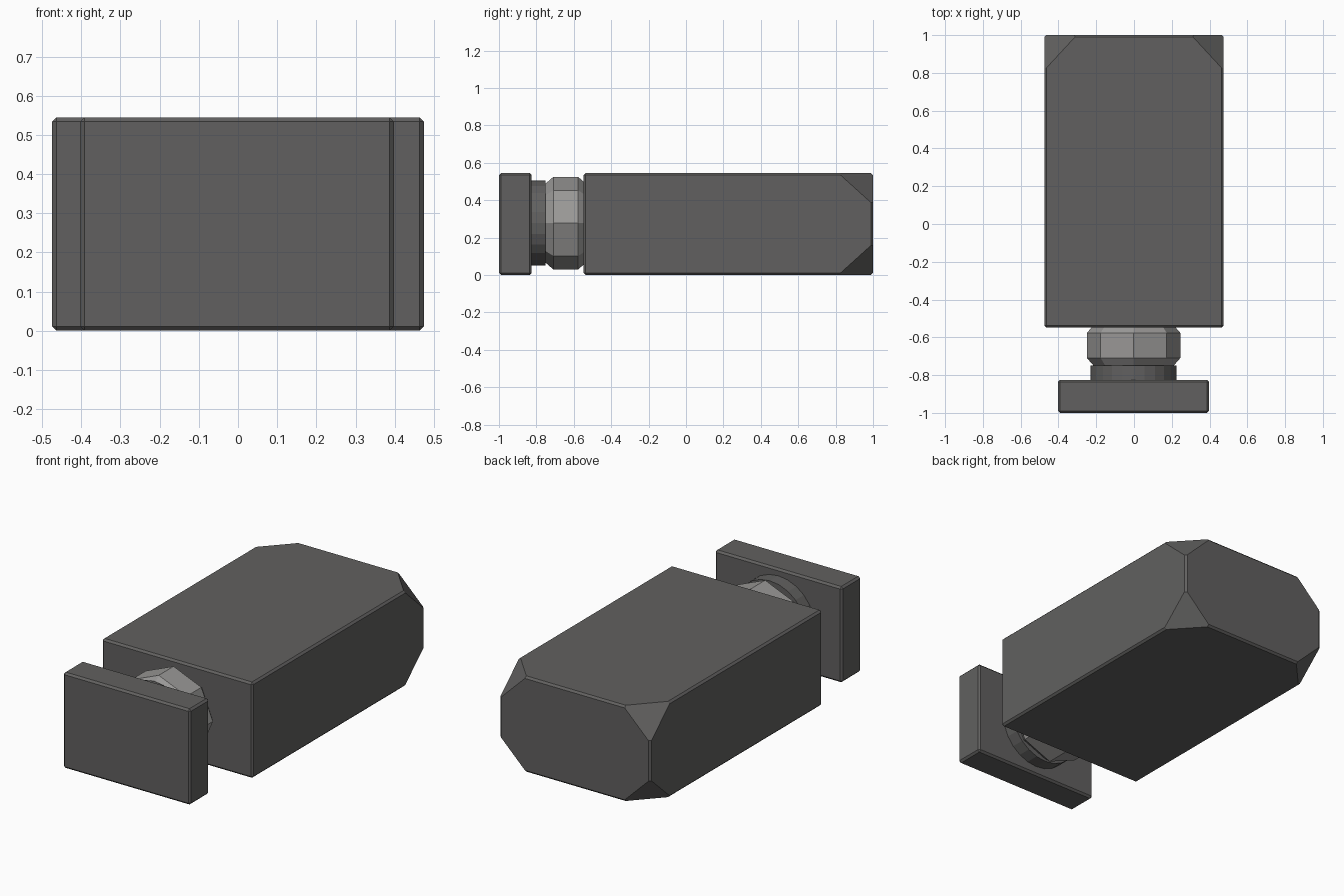
import bpy, bmesh
from mathutils import Matrix, Vector

if "Cube" in bpy.data.objects:
    bpy.data.objects.remove(bpy.data.objects["Cube"])

MID_Z = 0.273


def material(name, value):
    m = bpy.data.materials.new(name)
    m.diffuse_color = (value, value * 0.98, value * 0.96, 1)
    m.use_nodes = True
    m.node_tree.nodes["Principled BSDF"].inputs["Base Color"].default_value = m.diffuse_color
    return m


dark = material("dark_grey", 0.12)
light = material("light_grey", 0.32)


def finish(name, bm, mat):
    bmesh.ops.recalc_face_normals(bm, faces=bm.faces[:])
    me = bpy.data.meshes.new(name)
    bm.to_mesh(me)
    bm.free()
    me.materials.append(mat)
    ob = bpy.data.objects.new(name, me)
    bpy.context.collection.objects.link(ob)
    return ob


def bevelled_box(lo, hi, width=0.011):
    lo, hi = Vector(lo), Vector(hi)
    bm = bmesh.new()
    bmesh.ops.create_cube(bm, size=1, matrix=Matrix.Translation((lo + hi) / 2)
                          @ Matrix.Diagonal((*(hi - lo), 1)))
    bmesh.ops.bevel(bm, geom=bm.edges[:], offset=width, segments=1,
                    affect='EDGES', profile=0.5)
    return bm


AXIS_Y = Matrix.Rotation(-1.5707963, 4, 'X')  # turns local z onto +y

# Main block, with its four rear corners sliced off
bm = bevelled_box((-0.475, -0.548, 0), (0.475, 1.0, 0.545))
for sx in (-1, 1):
    for z, sz in ((0, -1), (0.545, 1)):
        normal = Vector((sx / 0.172, 1 / 0.186, sz / 0.168))
        point = Vector((sx * (0.475 - 0.172), 1.0, z))
        cut = bmesh.ops.bisect_plane(
            bm, geom=bm.verts[:] + bm.edges[:] + bm.faces[:],
            plane_co=point, plane_no=normal, clear_outer=True)
        edges = [g for g in cut['geom_cut'] if isinstance(g, bmesh.types.BMEdge)]
        bmesh.ops.contextual_create(bm, geom=edges)
finish("main_block", bm, dark)

# Front plate
finish("front_plate", bevelled_box((-0.403, -1.0, 0), (0.398, -0.825, 0.545)), dark)

# Round collar behind the plate
bm = bmesh.new()
bmesh.ops.create_cone(bm, cap_ends=True, segments=24, radius1=0.228, radius2=0.228,
                      depth=0.085,
                      matrix=Matrix.Translation((-0.003, -0.7925, 0.278)) @ AXIS_Y)
finish("collar", bm, dark)

# Faceted ball joint between collar and block
bm = bmesh.new()
bmesh.ops.create_uvsphere(bm, u_segments=8, v_segments=5, radius=0.26,
                          matrix=Matrix.Translation((-0.002, -0.643, 0.277))
                          @ Matrix.Diagonal((1, 0.83, 1, 1)) @ AXIS_Y)
finish("ball_joint", bm, light)
